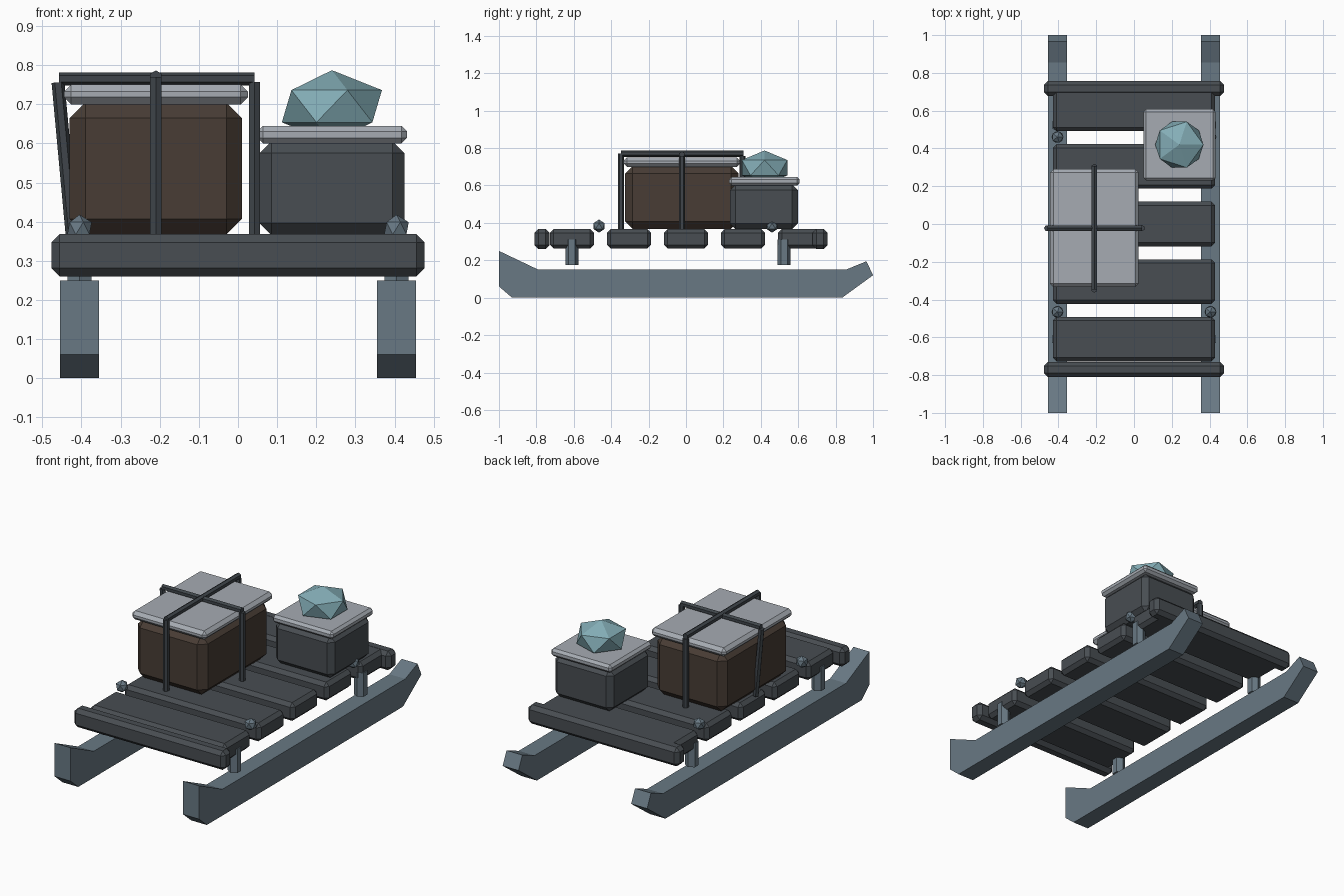
import bpy, bmesh
from mathutils import Vector

if "Cube" in bpy.data.objects:
    bpy.data.objects.remove(bpy.data.objects["Cube"])


def material(name, rgb):
    m = bpy.data.materials.new(name)
    m.diffuse_color = (*rgb, 1)
    m.use_nodes = True
    m.node_tree.nodes["Principled BSDF"].inputs["Base Color"].default_value = m.diffuse_color
    return m


SLATE = material("dark_slate", (0.065, 0.075, 0.085))
STEEL = material("blue_steel", (0.14, 0.19, 0.23))
BROWN = material("dark_brown", (0.065, 0.046, 0.035))
PALE = material("pale_grey", (0.38, 0.41, 0.45))
ICE = material("ice_blue", (0.23, 0.42, 0.47))
STRAP = material("strap_grey", (0.05, 0.06, 0.07))


def finish(name, bm, mat):
    bmesh.ops.recalc_face_normals(bm, faces=bm.faces)
    me = bpy.data.meshes.new(name)
    bm.to_mesh(me)
    bm.free()
    me.materials.append(mat)
    ob = bpy.data.objects.new(name, me)
    bpy.context.collection.objects.link(ob)
    return ob


def box(name, x, y, z, bevel, mat):
    """Chamfered box from (min, max) ranges."""
    bm = bmesh.new()
    bmesh.ops.create_cube(bm, size=1)
    for v in bm.verts:
        v.co = Vector([(a + b) / 2 + c * (b - a) for (a, b), c in zip((x, y, z), v.co)])
    bmesh.ops.bevel(bm, geom=bm.edges[:], offset=bevel, segments=1,
                    affect='EDGES', clamp_overlap=True)
    return finish(name, bm, mat)


def rod(name, a, b, r, mat):
    """Six-sided rod between two points."""
    a, b = Vector(a), Vector(b)
    bm = bmesh.new()
    bmesh.ops.create_cone(bm, cap_ends=True, segments=6, radius1=r, radius2=r,
                          depth=(b - a).length)
    bm.transform((b - a).to_track_quat('Z', 'Y').to_matrix().to_4x4())
    bmesh.ops.translate(bm, vec=(a + b) / 2, verts=bm.verts)
    return finish(name, bm, mat)


def gem(name, loc, r, rz, mat):
    """Icosahedron, squashed in height."""
    bm = bmesh.new()
    bmesh.ops.create_icosphere(bm, subdivisions=1, radius=1)
    for v in bm.verts:
        v.co = Vector((v.co.x * r, v.co.y * r, v.co.z * rz)) + Vector(loc)
    return finish(name, bm, mat)


# Runners: side profile extruded across x
profile = [(-1, 0.25), (-1, 0.06), (-0.93, 0), (0.835, 0), (1, 0.12),
           (0.965, 0.195), (0.855, 0.15), (-0.79, 0.15)]
for side, s in (("left", -1), ("right", 1)):
    bm = bmesh.new()
    face = bm.faces.new([bm.verts.new((s * 0.405 - 0.05, y, z)) for y, z in profile])
    new = bmesh.ops.extrude_face_region(bm, geom=[face])["geom"]
    bmesh.ops.translate(bm, vec=(0.1, 0, 0),
                        verts=[g for g in new if isinstance(g, bmesh.types.BMVert)])
    finish(side + "_runner", bm, STEEL)

    # Posts under the deck and corner knobs on it
    for end, post_y, knob_y in (("front", -0.61, -0.465), ("back", 0.525, 0.46)):
        rod(f"{end}_{side}_post", (s * 0.405, post_y, 0.175), (s * 0.405, post_y, 0.31),
            0.035, STEEL)
        gem(f"{end}_{side}_knob", (s * 0.405, knob_y, 0.383), 0.035, 0.035, STEEL)

# Deck planks and end crossbars
for i in range(5):
    c = (i - 2) * 0.305
    box(f"plank_{i + 1}", (-0.43, 0.43), (c - 0.118, c + 0.118), (0.263, 0.367), 0.02, SLATE)
box("front_crossbar", (-0.477, 0.477), (-0.81, -0.73), (0.26, 0.368), 0.021, SLATE)
box("back_crossbar", (-0.477, 0.477), (0.677, 0.757), (0.26, 0.368), 0.021, SLATE)

# Large crate with lid
box("large_crate", (-0.43, 0.01), (-0.325, 0.28), (0.367, 0.705), 0.04, BROWN)
box("large_crate_lid", (-0.445, 0.025), (-0.333, 0.29), (0.70, 0.75), 0.018, PALE)

# Straps around the large crate; the left one leans in at the foot
R = 0.0165
rod("long_strap_top", (-0.21, -0.347, 0.77), (-0.21, 0.308, 0.77), R, STRAP)
rod("long_strap_front", (-0.21, -0.347, 0.366), (-0.21, -0.347, 0.77), R, STRAP)
rod("long_strap_back", (-0.21, 0.302, 0.366), (-0.21, 0.302, 0.757), R, STRAP)
rod("cross_strap_top", (-0.458, -0.022, 0.765), (0.042, -0.022, 0.765), R, STRAP)
rod("cross_strap_right", (0.042, -0.022, 0.366), (0.042, -0.022, 0.757), R, STRAP)
rod("cross_strap_left", (-0.424, -0.022, 0.366), (-0.46, -0.022, 0.756), R, STRAP)

# Small crate with lid and crystal
box("small_crate", (0.055, 0.425), (0.235, 0.598), (0.366, 0.605), 0.03, SLATE)
box("small_crate_lid", (0.05, 0.432), (0.23, 0.608), (0.60, 0.645), 0.014, PALE)
gem("crystal", (0.24, 0.42, 0.695), 0.143, 0.092, ICE)
